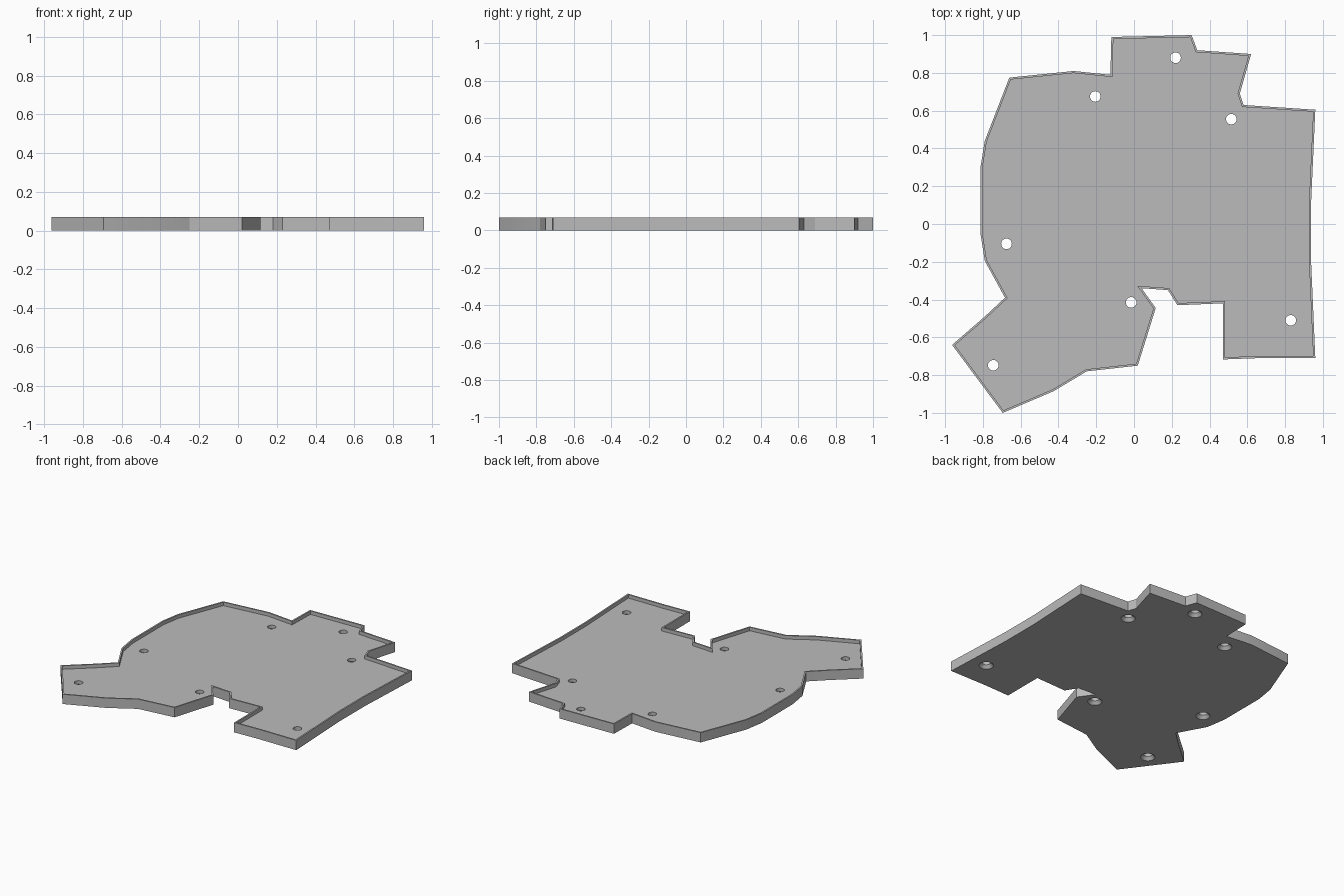
import bpy
import bmesh
from math import pi, cos, sin
from mathutils import Vector

if "Cube" in bpy.data.objects:
    bpy.data.objects.remove(bpy.data.objects["Cube"], do_unlink=True)

HEIGHT, FLOOR, RIM = 0.07, 0.045, 0.011
HOLE, SINK, SINK_DEPTH = 0.028, 0.047, 0.022

# Tray outline, clockwise from above
outline = [Vector(p) for p in (
    (-.66, .775), (-.32, .81), (-.125, .79), (-.12, .99), (.305, 1), (.335, .92),
    (.62, .90), (.56, .69), (.58, .63), (.96, .605), (.937, .1), (.937, -.185),
    (.96, -.71), (.66, -.71), (.47, -.717), (.47, -.42), (.23, -.43), (.18, -.35),
    (.04, -.34), (.115, -.445), (.02, -.75), (-.25, -.78), (-.425, -.885), (-.695, -1),
    (-.963, -.64), (-.79, -.49), (-.683, -.39), (-.79, -.195), (-.813, -.05),
    (-.813, .3), (-.79, .44))]
screw_holes = [(.22, .88), (-.205, .675), (.515, .555), (-.675, -.105),
               (-.015, -.415), (.83, -.51), (-.745, -.748)]


def inset(points, distance):
    """Move every edge of a clockwise outline inward."""
    result = []
    for i, p in enumerate(points):
        a = (p - points[i - 1]).normalized()
        b = (points[(i + 1) % len(points)] - p).normalized()
        na, nb = Vector((a.y, -a.x)), Vector((b.y, -b.x))
        result.append(p + (na + nb) * distance / (1 + na.dot(nb)))
    return result


def circle(centre, radius, sides=32):
    return [Vector(centre) + radius * Vector((cos(2 * pi * k / sides), sin(2 * pi * k / sides)))
            for k in range(sides)]


def loft(name, layers):
    """Closed solid through a stack of (points, z) layers."""
    bm = bmesh.new()
    rings = [[bm.verts.new((p.x, p.y, z)) for p in pts] for pts, z in layers]
    n = len(rings[0])
    for low, high in zip(rings, rings[1:]):
        for i in range(n):
            j = (i + 1) % n
            bm.faces.new((low[i], low[j], high[j], high[i]))
    bm.faces.new(rings[0])
    bm.faces.new(rings[-1])
    bmesh.ops.recalc_face_normals(bm, faces=bm.faces)
    mesh = bpy.data.meshes.new(name)
    bm.to_mesh(mesh)
    bm.free()
    obj = bpy.data.objects.new(name, mesh)
    bpy.context.collection.objects.link(obj)
    return obj


def cut(target, cutter):
    mod = target.modifiers.new("cut", "BOOLEAN")
    mod.operation, mod.solver, mod.object = "DIFFERENCE", "EXACT", cutter
    bpy.context.view_layer.objects.active = target
    bpy.ops.object.modifier_apply(modifier=mod.name)
    bpy.data.objects.remove(cutter, do_unlink=True)


grey = bpy.data.materials.new("plain grey")
grey.use_nodes = True
grey.diffuse_color = (0.5, 0.5, 0.5, 1)
grey.node_tree.nodes["Principled BSDF"].inputs["Base Color"].default_value = (0.5, 0.5, 0.5, 1)

# Solid plate, hollowed to leave a thin raised rim
tray = loft("tray", [(outline, 0), (outline, HEIGHT)])
tray.data.materials.append(grey)
inner = inset(outline, RIM)
cut(tray, loft("pocket_cutter", [(inner, FLOOR), (inner, HEIGHT + 0.05)]))

# Screw holes, countersunk from below
slope = (SINK - HOLE) / SINK_DEPTH
for spot in screw_holes:
    cut(tray, loft("hole_cutter", [
        (circle(spot, SINK + 0.01 * slope), -0.01),
        (circle(spot, HOLE), SINK_DEPTH),
        (circle(spot, HOLE), HEIGHT + 0.05)]))

bpy.ops.object.select_all(action="DESELECT")
tray.select_set(True)
bpy.context.view_layer.objects.active = tray
bpy.ops.object.shade_smooth_by_angle(angle=0.35)
